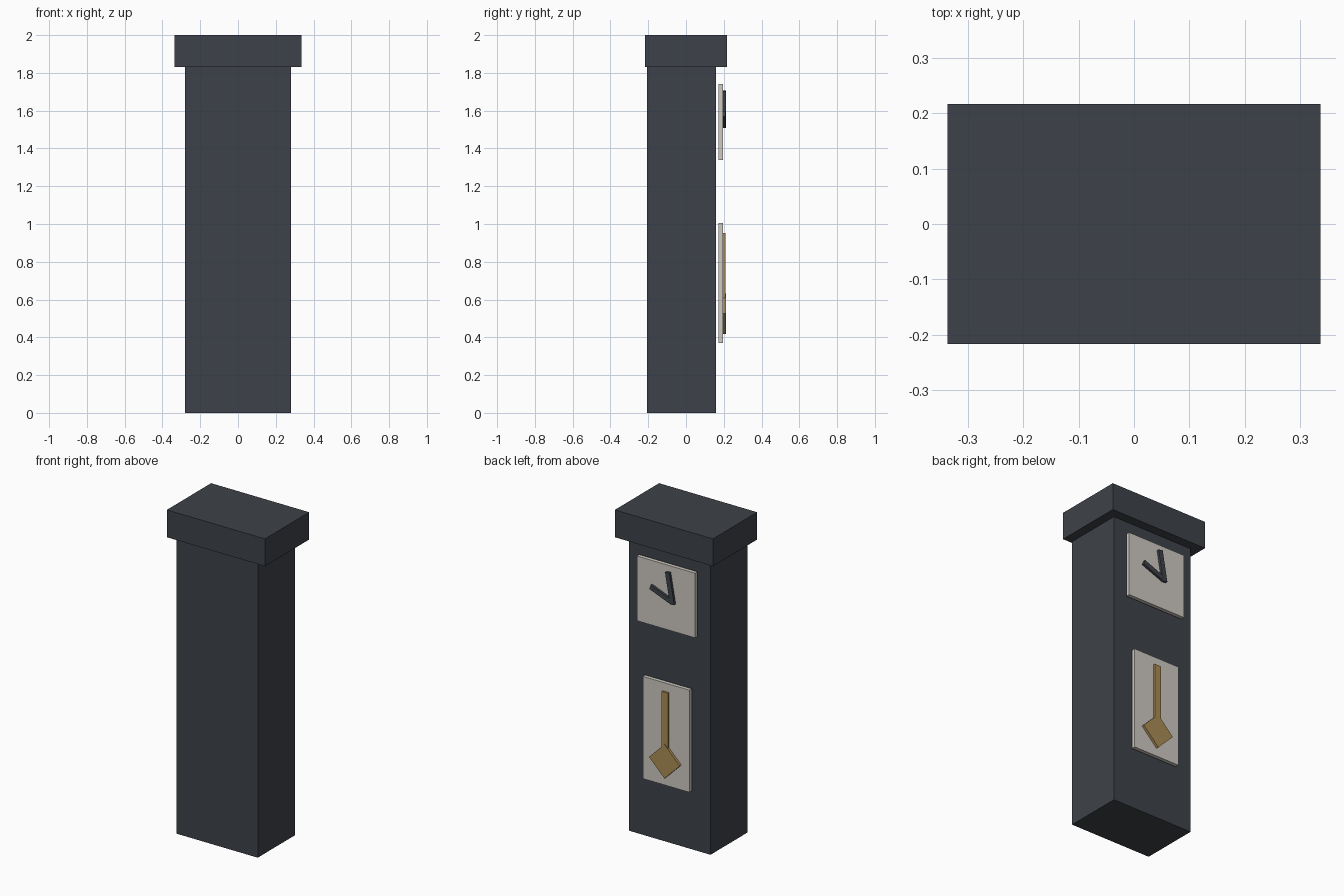
import bpy
import math

if "Cube" in bpy.data.objects:
    bpy.data.objects.remove(bpy.data.objects["Cube"])


def material(name, rgb):
    m = bpy.data.materials.new(name)
    m.diffuse_color = (*rgb, 1)
    m.use_nodes = True
    m.node_tree.nodes["Principled BSDF"].inputs["Base Color"].default_value = m.diffuse_color
    return m


charcoal = material("charcoal", (0.048, 0.055, 0.067))
pale = material("pale_stone", (0.62, 0.59, 0.54))
brass = material("brass", (0.40, 0.26, 0.09))


def box(name, mat, x, y, z, angle=0):
    """Box from (min, max) ranges, turned about its own y axis by angle."""
    bpy.ops.mesh.primitive_cube_add(
        size=1, location=[(a + b) / 2 for a, b in (x, y, z)])
    ob = bpy.context.object
    ob.name = name
    ob.scale = [b - a for a, b in (x, y, z)]
    ob.rotation_euler.y = angle
    ob.data.materials.append(mat)
    return ob


def hand(name, start, end, width, y):
    """Clock hand: a thin bar between two (x, z) points."""
    dx, dz = end[0] - start[0], end[1] - start[1]
    cx, cz = (start[0] + end[0]) / 2, (start[1] + end[1]) / 2
    half = math.hypot(dx, dz) / 2
    return box(name, charcoal, (cx - width / 2, cx + width / 2), y,
               (cz - half, cz + half), math.atan2(dx, dz))


# Case and overhanging top
box("clock_case", charcoal, (-0.28, 0.28), (-0.206, 0.159), (0, 1.83))
box("case_top", charcoal, (-0.337, 0.337), (-0.217, 0.217), (1.83, 2))

# Plates standing just off the back wall
box("dial_plate", pale, (-0.2, 0.2), (0.172, 0.196), (1.34, 1.742))
box("pendulum_plate", pale, (-0.16, 0.16), (0.172, 0.196), (0.37, 1.005))

# Clock hands meeting in a V
hand("long_hand", (-0.052, 1.512), (-0.018, 1.703), 0.03, (0.196, 0.211))
hand("short_hand", (-0.038, 1.528), (0.1, 1.582), 0.03, (0.196, 0.210))

# Pendulum rod and diamond bob
box("pendulum_rod", brass, (-0.022, 0.022), (0.196, 0.208), (0.54, 0.953))
box("pendulum_bob", brass, (-0.075, 0.075), (0.196, 0.212), (0.45, 0.60),
    math.radians(45))
